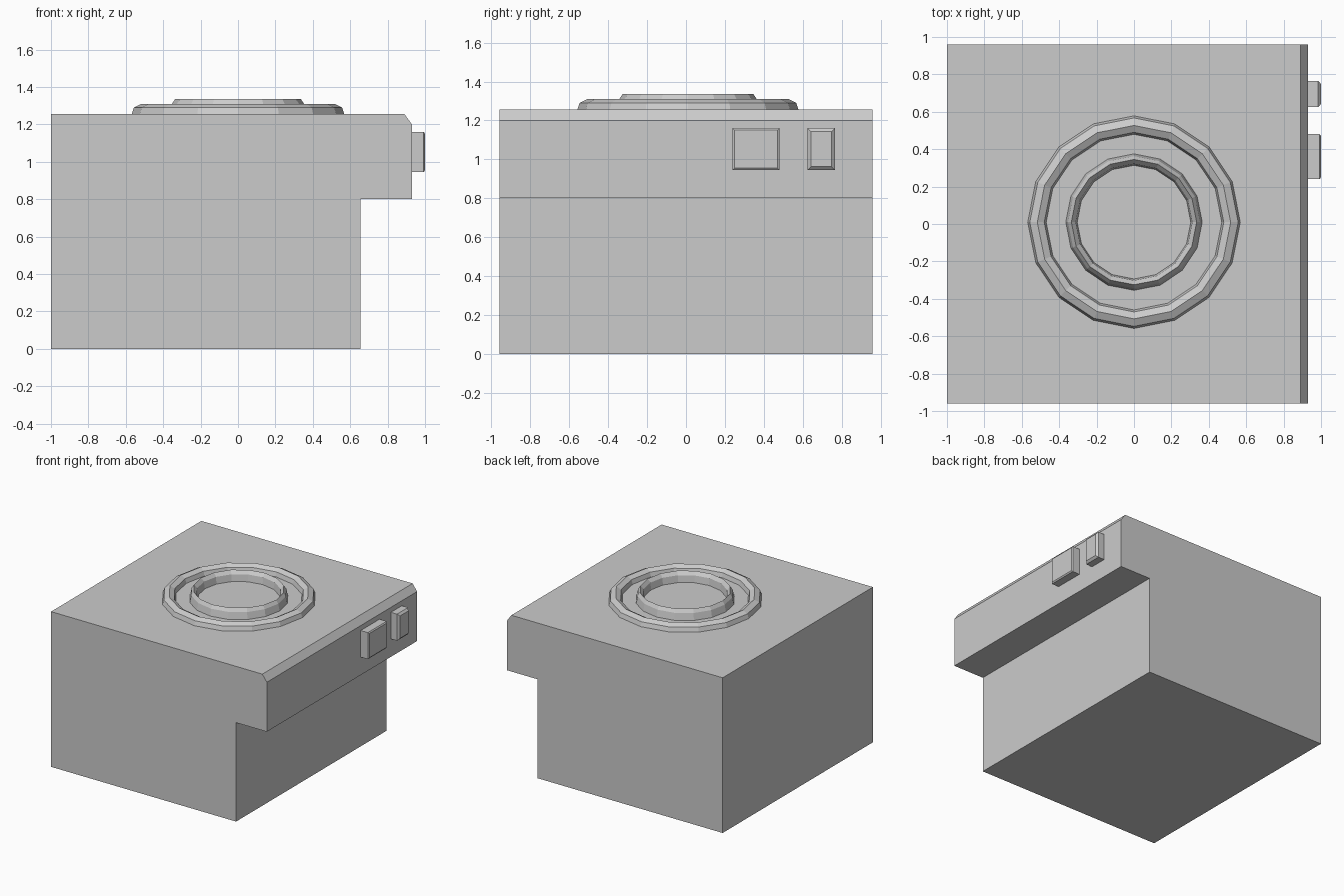
import bpy, bmesh
from math import cos, sin, tau

if "Cube" in bpy.data.objects:
    bpy.data.objects.remove(bpy.data.objects["Cube"])


def make(name, verts, faces):
    mesh = bpy.data.meshes.new(name)
    mesh.from_pydata(verts, [], faces)
    bm = bmesh.new()
    bm.from_mesh(mesh)
    bmesh.ops.recalc_face_normals(bm, faces=bm.faces)
    bm.to_mesh(mesh)
    bm.free()
    obj = bpy.data.objects.new(name, mesh)
    bpy.context.collection.objects.link(obj)
    return obj


def loft(name, loops, cap=True, closed=False):
    """Bridge equal-length loops of points; cap the ends or join last to first."""
    n = len(loops[0])
    verts = [p for loop in loops for p in loop]
    count = len(loops)
    faces = []
    for k in range(count if closed else count - 1):
        a, b = k * n, (k + 1) % count * n
        faces += [(a + i, a + (i + 1) % n, b + (i + 1) % n, b + i) for i in range(n)]
    if cap:
        faces += [tuple(range(n)), tuple(range((count - 1) * n, count * n))]
    return make(name, verts, faces)


def ring(name, profile, sides=16, cy=0.01):
    loops = [[(r * cos(tau * i / sides), cy + r * sin(tau * i / sides), z)
              for i in range(sides)] for r, z in profile]
    return loft(name, loops, cap=False, closed=True)


def button(name, y0, y1, z0, z1, inset, depth):
    def rect(x, d):
        return [(x, y0 + d, z0 + d), (x, y1 - d, z0 + d),
                (x, y1 - d, z1 - d), (x, y0 + d, z1 - d)]
    return loft(name, [rect(0.92, 0), rect(1.0 - depth, 0), rect(1.0, inset)])


# Body with overhanging, chamfered front lip
section = [(-1, 0), (0.655, 0), (0.655, 0.8), (0.93, 0.8),
           (0.93, 1.2), (0.89, 1.255), (-1, 1.255)]
loft("body", [[(x, y, z) for x, z in section] for y in (-0.96, 0.96)])

# Concentric raised rings on the top
ring("outer_ring", [(0.57, 1.25), (0.557, 1.29), (0.517, 1.31),
                    (0.48, 1.29), (0.468, 1.25)])
ring("inner_ring", [(0.366, 1.25), (0.353, 1.31), (0.335, 1.337),
                    (0.312, 1.31), (0.303, 1.25)])

# Buttons on the lip
button("wide_button", 0.24, 0.48, 0.945, 1.16, 0.01, 0.007)
button("narrow_button", 0.625, 0.765, 0.945, 1.16, 0.017, 0.015)
